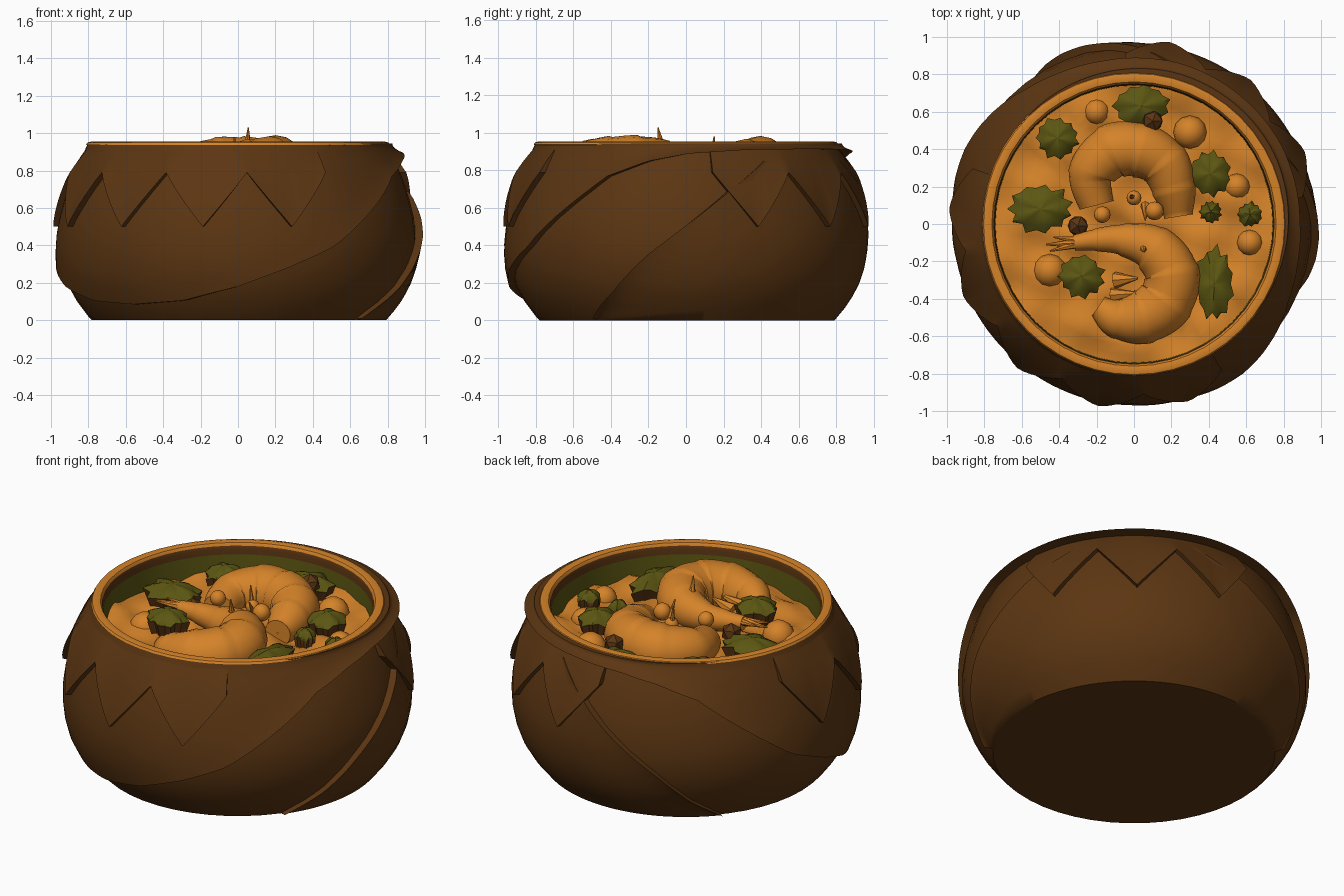
import bpy, math, random
from mathutils import Vector

if "Cube" in bpy.data.objects:
    bpy.data.objects.remove(bpy.data.objects["Cube"])

random.seed(4)
rad = math.radians


def material(name, rgb):
    m = bpy.data.materials.new(name)
    m.diffuse_color = (*rgb, 1)
    m.use_nodes = True
    m.node_tree.nodes["Principled BSDF"].inputs["Base Color"].default_value = m.diffuse_color
    return m


BROWN = material("brown leaf", (0.105, 0.036, 0.006))
ORANGE = material("orange soup", (0.66, 0.225, 0.022))
GREEN = material("olive green", (0.105, 0.092, 0.006))


def grid(name, f, ni, nj, mats, closed=True, rule=None, angle=45):
    """Surface from f(i, j); i runs around, j along. rule(j) picks the material."""
    verts = [f(i, j) for j in range(nj) for i in range(ni)]
    faces, idx = [], []
    for j in range(nj - 1):
        for i in range(ni if closed else ni - 1):
            k = (i + 1) % ni
            faces.append((j * ni + i, j * ni + k, (j + 1) * ni + k, (j + 1) * ni + i))
            idx.append(rule(j) if rule else 0)
    me = bpy.data.meshes.new(name)
    me.from_pydata(verts, [], faces)
    for m in mats:
        me.materials.append(m)
    for p, m in zip(me.polygons, idx):
        p.material_index = m
    me.shade_smooth()
    me.set_sharp_from_angle(angle=rad(angle))
    ob = bpy.data.objects.new(name, me)
    bpy.context.collection.objects.link(ob)
    return ob


def interp(pts, x):
    """Smooth-ish linear lookup through (x, y) points."""
    if x <= pts[0][0]:
        return pts[0][1]
    for (a, b), (c, d) in zip(pts, pts[1:]):
        if x <= c:
            return b + (d - b) * (x - a) / (c - a)
    return pts[-1][1]


def clamp(x):
    return max(0.0, min(1.0, x))


def polar(r, deg, z):
    return (r * math.cos(rad(deg)), r * math.sin(rad(deg)), z)


# Pot: outer wall, orange rim, brown and green inner wall
WALL = [(0, .78), (.02, .80), (.1, .86), (.18, .905), (.27, .935), (.36, .95), (.45, .952),
        (.55, .94), (.65, .915), (.75, .883), (.85, .84), (.93, .795)]
profile = [(.001, 0)] + [(r, z) for z, r in WALL]
n_wall = len(profile)
profile += [(.812, .938), (.805, .95), (.785, .955), (.76, .95), (.75, .935),
            (.748, .915), (.745, .885), (.74, .72)]
grid("pot", lambda i, j: polar(profile[j][0], i * 7.5, profile[j][1]), 48, len(profile),
     [BROWN, ORANGE, GREEN],
     rule=lambda j: 0 if j < n_wall - 1 else 1 if j < n_wall + 4 else 0 if j < n_wall + 6 else 2)


# Leaf sheets wrapped round the pot, each symmetric about its centre angle
def sheet(name, centre, half, low, high, off, step=2, rows=10):
    ni, nj = 2 * half // step + 3, rows + 3

    def f(i, j):
        a = max(-half, min(half, (i - 1) * step - half))
        t = clamp((j - 1) / rows)
        d = abs(a)
        z = low(d) + (high(d) - low(d)) * t
        border = j in (0, nj - 1) or i in (0, ni - 1)
        return polar(interp(WALL, z) + (-.02 if border else off(t, d)), centre + a, z)
    return grid(name, f, ni, nj, [BROWN], closed=False, angle=50)


SWEEP = [(0, .085), (20, .105), (39, .18), (55, .28), (70, .39), (85, .57), (102, .77),
         (116, .85), (130, .89), (150, .91), (180, .915)]
sheet("outer_leaf", -129, 180, lambda d: interp(SWEEP, d), lambda d: .945,
      lambda t, d: .008 + .03 * (1 - t) ** 3 + .05 * clamp((d - 85) / 70) * (1 - t * .3), step=3)
SIDE = [(22, .85), (36, .7), (63, .35), (76, .15), (88, .01)]
sheet("inner_leaf", 51, 88, lambda d: 0, lambda d: interp(SIDE, d),
      lambda t, d: .012 + .028 * t ** 3 * clamp((d - 15) / 25))


# Zigzag collars
def zigzag(d):
    return .5 + .29 * (1 - abs(d % 28 - 14) / 14)


for name, centre, half in (("front_collar", -129, 70), ("back_collar", 51, 42)):
    sheet(name, centre, half, zigzag, lambda d: .92,
          lambda t, d: .045 * (1 - t) + .01 * t, step=2, rows=6)


# Lumpy soup surface
def soup(i, j):
    r = .745 * (1 - j / 16) + .001
    x, y, _ = polar(r, i * 6, 0)
    z = .775 + .022 * math.sin(15 * x + 2 * y) * math.cos(14 * y - 3 * x) + .012 * math.sin(27 * y + 8 * x)
    return (x, y, z)


grid("soup", soup, 60, 17, [ORANGE], angle=80)


# Curled shrimps: tapered tubes with overlapping segments
def shrimp(name, pts, per=8, sides=16):
    P = [Vector(p) for p in pts]
    path = []
    for k in range(len(P) - 1):
        a, b, c, d = P[max(k - 1, 0)], P[k], P[k + 1], P[min(k + 2, len(P) - 1)]
        for s in range(per):
            t = s / per
            path.append(.5 * (2 * b + (c - a) * t + (2 * a - 5 * b + 4 * c - d) * t * t
                              + (3 * b - a - 3 * c + d) * t ** 3))
    path.append(P[-1])
    n = len(path)

    def f(i, j):
        k = max(0, min(n - 1, j - 1))
        p, t = path[k], path[min(k + 1, n - 1)] - path[max(k - 1, 0)]
        side = Vector((-t.y, t.x)).normalized()
        r = .004 if j in (0, n + 1) else p.w * (1.03 - .06 * (k % per) / per)
        a = 2 * math.pi * i / sides
        return (p.x + side.x * r * math.cos(a), p.y + side.y * r * math.cos(a),
                p.z + r * math.sin(a))
    return grid(name, f, sides, n + 2, [ORANGE], angle=50)


shrimp("back_shrimp", [(-.2, .1, .80, .09), (-.23, .26, .82, .12), (-.12, .385, .83, .145),
                       (.03, .395, .835, .145), (.16, .32, .83, .135), (.215, .18, .82, .115),
                       (.24, .04, .8, .075)])
shrimp("front_shrimp", [(-.32, -.1, .86, .04), (-.2, -.085, .85, .06), (-.06, -.085, .84, .085),
                        (.1, -.13, .84, .125), (.2, -.26, .84, .145), (.17, -.41, .83, .15),
                        (.05, -.495, .82, .145), (-.09, -.5, .81, .11), (-.19, -.44, .8, .06)])

# Tail fan, legs and feelers
spikes = [((-.28, -.1, .87), (-.47, -.11, .87), .03), ((-.28, -.1, .87), (-.45, -.145, .88), .028),
          ((-.28, -.09, .87), (-.43, -.07, .88), .025), ((.05, -.13, .93), (.055, -.15, 1.03), .02),
          ((0, .14, .8), (-.02, .15, .98), .025), ((.06, .1, .8), (.06, .02, .95), .025),
          ((-.1, -.3, .8), (.02, -.29, .85), .045), ((-.12, -.38, .8), (.03, -.37, .84), .04)]
for n, (a, b, r) in enumerate(spikes):
    a, b = Vector(a), Vector(b)
    q = (b - a).to_track_quat('Z', 'Y')
    bpy.ops.mesh.primitive_cone_add(vertices=7, radius1=r, radius2=r * .15, depth=(b - a).length,
                                    location=(a + b) / 2, rotation=q.to_euler())
    bpy.context.object.name = f"shrimp_limb_{n + 1}"
    bpy.context.object.data.materials.append(ORANGE)

# Round lumps floating in the soup
for n, (x, y, z, r) in enumerate([(-.17, .05, .9, .045), (.11, .07, .88, .05), (0, .14, .86, .04),
                                  (.3, .49, .77, .09), (-.45, -.25, .76, .09), (.55, .2, .76, .07),
                                  (-.2, .6, .76, .07), (.62, -.1, .76, .07)]):
    bpy.ops.mesh.primitive_uv_sphere_add(segments=12, ring_count=8, radius=r, location=(x, y, z))
    bpy.ops.object.shade_smooth()
    bpy.context.object.name = f"soup_lump_{n + 1}"
    bpy.context.object.data.materials.append(ORANGE)


# Ragged herb leaves: green domed tops over brown edges
def herb(name, x, y, z, rx, ry):
    ring = [random.uniform(.92, 1.1) if i % 2 else random.uniform(.78, .9) for i in range(22)]
    levels = [(.8, -.08), (1, 0), (.7, .025), (.35, .045), (.01, .05)]

    def f(i, j):
        s, h = levels[j]
        k = s * (ring[i] if j < 2 else 1)
        a = 2 * math.pi * i / 22
        return (x + rx * k * math.cos(a), y + ry * k * math.sin(a),
                z + h + .012 * math.sin(5 * a + x * 9) * s)
    grid(name, f, 22, 5, [BROWN, GREEN], rule=lambda j: int(j > 0), angle=40)


for n, h in enumerate([(-.41, .46, .83, .12, .11), (.04, .63, .83, .15, .12),
                       (.41, .27, .84, .115, .125), (.41, .065, .82, .06, .06),
                       (.62, .05, .82, .07, .07), (-.5, .08, .84, .18, .13),
                       (-.28, -.28, .88, .125, .115), (.43, -.32, .84, .1, .2)]):
    herb(f"herb_{n + 1}", *h)

# Brown scraps beside the herbs
for n, (x, y, z) in enumerate([(-.3, -.01, .83), (.1, .55, .87)]):
    bpy.ops.mesh.primitive_ico_sphere_add(subdivisions=1, radius=.06, location=(x, y, z))
    bpy.context.object.name = f"brown_scrap_{n + 1}"
    bpy.context.object.data.materials.append(BROWN)
